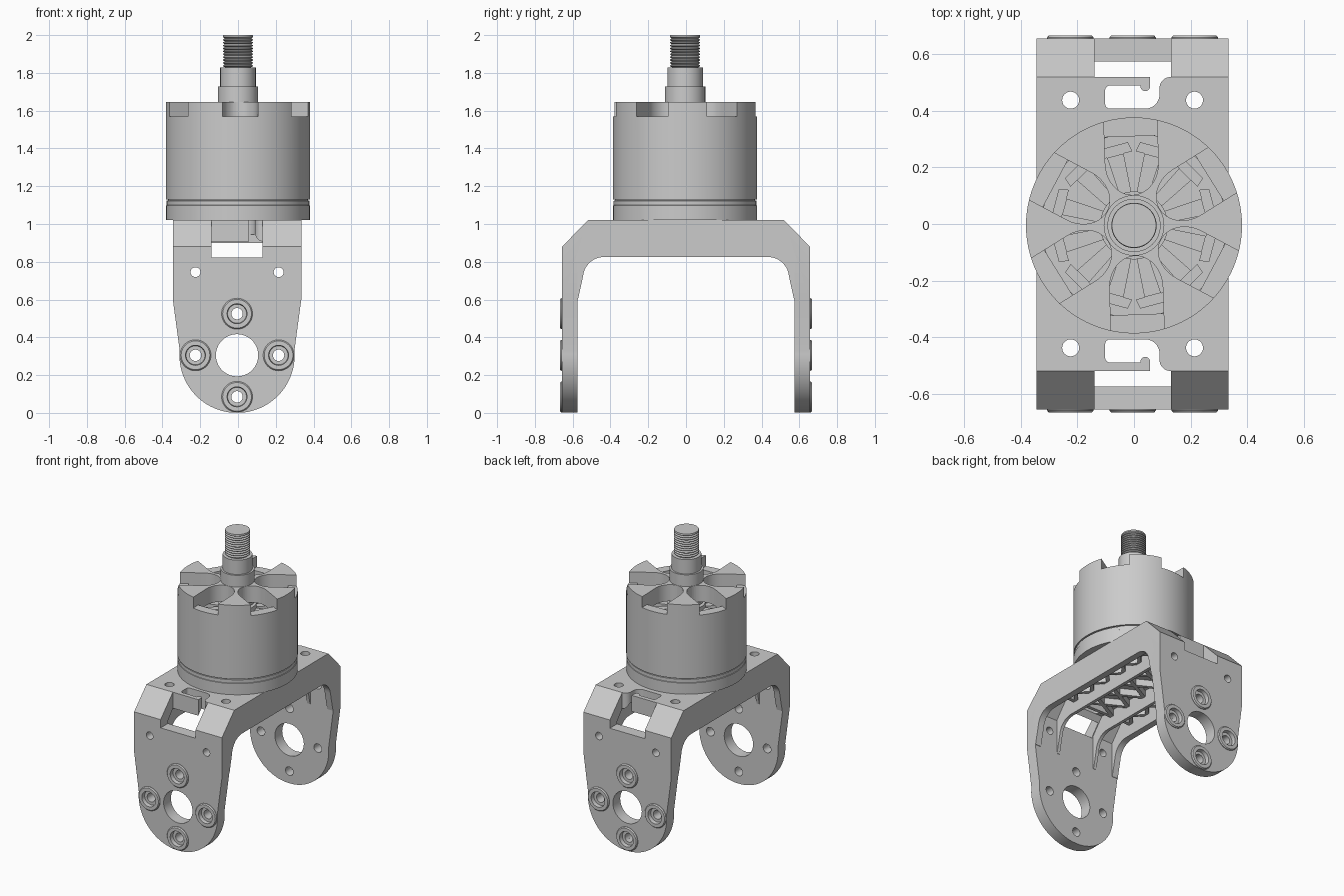
import bpy, bmesh
from math import sin, cos, pi, radians
from mathutils import Matrix, Vector

if "Cube" in bpy.data.objects:
    bpy.data.objects.remove(bpy.data.objects["Cube"])

grey = bpy.data.materials.new("metal grey")
grey.use_nodes = True
grey.diffuse_color = (0.6, 0.6, 0.6, 1)
grey.node_tree.nodes["Principled BSDF"].inputs["Base Color"].default_value = (0.6, 0.6, 0.6, 1)

PLACE = {"x": lambda a, b, h: (h, a, b),
         "y": lambda a, b, h: (a, h, b),
         "z": lambda a, b, h: (a, b, h)}


def finish(name, bm):
    bmesh.ops.recalc_face_normals(bm, faces=bm.faces)
    mesh = bpy.data.meshes.new(name)
    bm.to_mesh(mesh)
    bm.free()
    mesh.materials.append(grey)
    ob = bpy.data.objects.new(name, mesh)
    bpy.context.collection.objects.link(ob)
    return ob


def prism(name, outline, axis, lo, hi):
    """Extrude a 2D outline along an axis."""
    bm = bmesh.new()
    ends = [[bm.verts.new(PLACE[axis](a, b, h)) for a, b in outline] for h in (lo, hi)]
    bm.faces.new(ends[0])
    bm.faces.new(ends[1])
    n = len(outline)
    for i in range(n):
        j = (i + 1) % n
        bm.faces.new((ends[0][i], ends[0][j], ends[1][j], ends[1][i]))
    return finish(name, bm)


def box(name, x, y, z):
    return prism(name, [(x[0], y[0]), (x[1], y[0]), (x[1], y[1]), (x[0], y[1])], "z", *z)


def arc(cx, cy, rx, ry, start, end, n):
    return [(cx + rx * cos(radians(start + (end - start) * i / n)),
             cy + ry * sin(radians(start + (end - start) * i / n))) for i in range(n + 1)]


def rod(name, a, b, r, axis, lo, hi):
    return prism(name, arc(a, b, r, r, 0, 350, 35), axis, lo, hi)


def lathe(name, profile, ring=False, n=96):
    """Spin (radius, height) points about z; a ring has a hole, otherwise the ends are capped."""
    bm = bmesh.new()
    loops = [[bm.verts.new((r * cos(2 * pi * k / n), r * sin(2 * pi * k / n), z))
              for k in range(n)] for r, z in profile]
    pairs = list(zip(loops, loops[1:]))
    if ring:
        pairs.append((loops[-1], loops[0]))
    else:
        bm.faces.new(loops[0])
        bm.faces.new(loops[-1])
    for p, q in pairs:
        for k in range(n):
            m = (k + 1) % n
            bm.faces.new((p[k], p[m], q[m], q[k]))
    return finish(name, bm)


def carve(ob, cutters, operation="DIFFERENCE"):
    for c in cutters:
        mod = ob.modifiers.new("carve", "BOOLEAN")
        mod.operation, mod.solver, mod.object = operation, "EXACT", c
    bpy.context.view_layer.update()
    result = bpy.data.meshes.new_from_object(
        ob.evaluated_get(bpy.context.evaluated_depsgraph_get()))
    ob.modifiers.clear()
    ob.data = result
    for c in cutters:
        bpy.data.objects.remove(c)


def turned(ob, angle):
    ob.data.transform(Matrix.Rotation(radians(angle), 4, "Z"))
    return ob


def mirrored(half):
    return half + [(-a, b) for a, b in reversed(half)]


bracket, motor = [], []

# Bracket shell: folded plate trimmed to the tapered, rounded leg outline
outer = [(0.656, -0.01), (0.656, 0.88), (0.52, 1.02)]
inner = [(-0.575, -0.01), (-0.575, 0.84), (-0.49, 0.945)]
shell = prism("bracket_shell", mirrored(outer) + mirrored(inner), "x", -0.4, 0.4)
leg = [(0.34, 1.1), (0.34, 0.6)] + arc(0, 0.305, 0.305, 0.305, 5, -85, 24)
carve(shell, [prism("leg_trim", mirrored(leg), "y", -1, 1)], "INTERSECT")

BOLTS = [(0, 0.525), (0, 0.085), (-0.22, 0.305), (0.22, 0.305)]
cuts = [rod("bearing_hole", 0, 0.305, 0.112, "y", -1, 1)]
for x, z in BOLTS:
    cuts.append(rod("bolt_hole", x, z, 0.03, "y", -1, 1))
for s in (-1, 1):
    cuts.append(rod("upper_hole", s * 0.22, 0.745, 0.026, "y", -1, 1))
    for x, z in BOLTS:
        cuts.append(rod("counterbore", x, z, 0.06, "y", *sorted((s * 0.605, s * 0.8))))
    for t in (-1, 1):
        cuts.append(rod("deck_hole", t * 0.219, s * 0.438, 0.03, "z", 0.9, 1.1))
    # Fold opening and the hooked cable window joined to it
    cuts.append(box("slot", (-0.135, 0.135), sorted((s * 0.52, s * 0.8)), (0.822, 1.1)))
    window = (arc(-0.08, 0.425, 0.017, 0.017, 180, 270, 6) + arc(0.045, 0.458, 0.05, 0.05, 270, 360, 10)
              + arc(0.135, 0.48, 0.04, 0.04, 180, 90, 8)
              + [(0.135, 0.54), (0.062, 0.54), (0.062, 0.49)]
              + arc(-0.08, 0.473, 0.017, 0.017, 90, 180, 6))
    cuts.append(prism("cable_window", [(x, s * y) for x, y in window], "z", 0.85, 1.1))
carve(shell, cuts)
bracket.append(shell)

# Cable hooks and raised bolt bushings on both legs
boss = [(0.03, 0.6), (0.058, 0.6), (0.058, 0.65), (0.082, 0.65), (0.082, 0.66), (0.076, 0.667),
        (0.053, 0.667), (0.05, 0.64), (0.03, 0.64)]
for s in (-1, 1):
    bracket.append(rod("cable_hook", 0.045, s * 0.487, 0.017, "z", 0.944, 1.019))
    for x, z in BOLTS:
        b = lathe("bolt_bushing", boss, ring=True, n=40)
        b.data.transform(Matrix.Translation((x, 0, z)) @ Matrix.Rotation(-s * pi / 2, 4, "X"))
        bracket.append(b)

# Lengthwise ribs with curved gussets running into the legs
gusset = [(0.58, 0.6), (0.572, 0.6), (0.55, 0.7)] + arc(0.435, 0.715, 0.11, 0.11, 10, 90, 10)
rib = mirrored(gusset) + [(-0.58, 0.85), (-0.5, 0.95), (0.5, 0.95), (0.58, 0.85)]
for s in (-1, 1):
    for lo, hi, name in ((0.295, 0.34, "edge_rib"), (0.14, 0.162, "middle_rib")):
        bracket.append(prism(name, rib, "x", *sorted((s * lo, s * hi))))


# Crossed lattice under the deck
def beam(p, q, w):
    p, q = Vector(p), Vector(q)
    d = (q - p).normalized() * w
    side = Vector((-d.y, d.x))
    bracket.append(prism("lattice_beam", [p + side, q + side, q - side, p - side], "z", 0.9, 0.95))


CELLS = 5
for lo, hi in ((-0.3, -0.155), (-0.145, 0.145), (0.155, 0.3)):
    for i in range(CELLS):
        y0, y1 = -0.39 + 0.78 * i / CELLS, -0.39 + 0.78 * (i + 1) / CELLS
        beam((lo, y0), (hi, y1), 0.012)
        beam((lo, y1), (hi, y0), 0.012)
for y in (-0.395, 0.395):
    beam((-0.3, y), (0.3, y), 0.012)

# Motor base with the narrow groove under the bell
motor.append(lathe("motor_base", [(0.381, 1.02), (0.381, 1.098), (0.378, 1.1), (0.378, 1.123),
                                  (0.37, 1.124), (0.37, 1.14)]))

# Bell with six open windows and rim notches
bell = lathe("motor_bell", [(0.325, 1.13), (0.382, 1.13), (0.382, 1.646), (0.06, 1.646),
                            (0.06, 1.53), (0.325, 1.53)], ring=True)
cuts = []
petal = arc(0, 0.22, 0.094, 0.112, 180, 360, 20) + [(0.094, 0.315), (-0.094, 0.315)]
for k in range(6):
    cuts.append(turned(prism("bell_window", petal, "z", 1.5, 1.7), 2 + 60 * k))
    cuts.append(turned(box("rim_notch", (-0.094, 0.094), (0.27, 0.45), (1.57, 1.7)), 2 + 60 * k))
carve(bell, cuts)
motor.append(bell)

# Stator core, with a coil and a shoe on each tooth
motor.append(lathe("stator_core", [(0.12, 1.13), (0.12, 1.49)]))
for k in range(12):
    coil = [(-0.02, 0.1), (0.02, 0.1), (0.03, 0.255), (-0.03, 0.255)]
    shoe = [(-0.062, 0.255), (0.062, 0.255), (0.055, 0.29), (-0.055, 0.29)]
    motor.append(turned(prism("stator_coil", coil, "z", 1.13, 1.46), 15 + 30 * k))
    motor.append(turned(prism("stator_shoe", shoe, "z", 1.13, 1.44), 15 + 30 * k))

# Stepped hub and threaded shaft
motor.append(lathe("hub", [(0.107, 1.5), (0.107, 1.728), (0.094, 1.728), (0.094, 1.828)]))
TURNS = 11
pitch = 0.168 / TURNS
thread = [(0.07, 1.82)]
for i in range(TURNS):
    z = 1.83 + pitch * i
    thread += [(0.07, z), (0.08, z + pitch * 0.4), (0.08, z + pitch * 0.6)]
thread += [(0.078, 1.998), (0.078, 2.0)]
motor.append(lathe("threaded_shaft", thread, n=48))

# Settle both assemblies and shade the round faces smoothly
for parts, shift in ((bracket, (-0.005, 0, 0)), (motor, (0, -0.005, 0))):
    for ob in parts:
        ob.data.transform(Matrix.Translation(shift))
bpy.ops.object.select_all(action="DESELECT")
for ob in bracket + motor:
    ob.select_set(True)
bpy.context.view_layer.objects.active = shell
bpy.ops.object.shade_smooth_by_angle(angle=radians(30))
